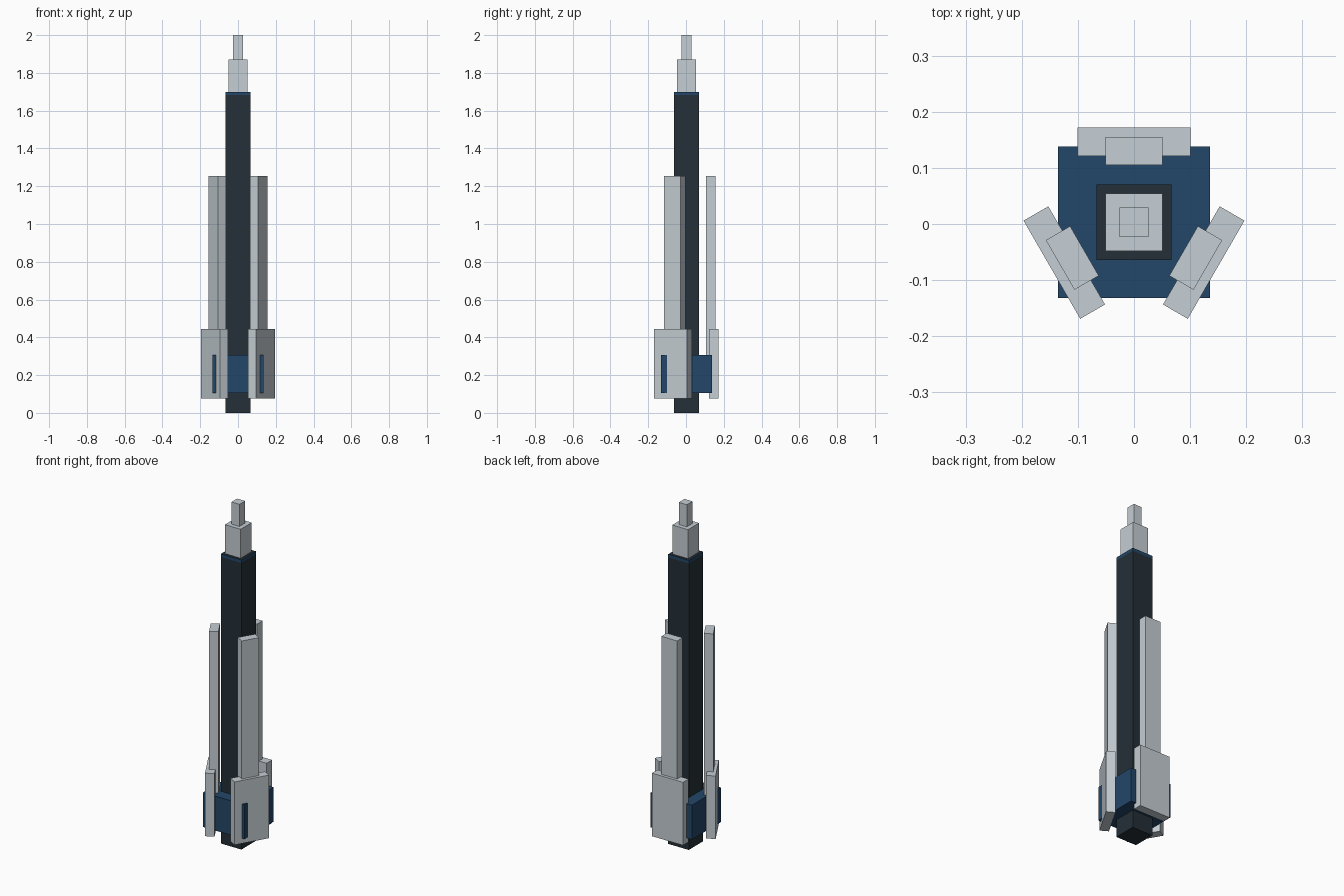
import bpy
import bmesh
import math
from mathutils import Matrix, Vector

if "Cube" in bpy.data.objects:
    bpy.data.objects.remove(bpy.data.objects["Cube"])

AXIS_Y = 0.003  # the central axis sits slightly behind the origin


def material(name, rgb):
    mat = bpy.data.materials.new(name)
    mat.diffuse_color = (*rgb, 1.0)
    mat.use_nodes = True
    mat.node_tree.nodes["Principled BSDF"].inputs["Base Color"].default_value = mat.diffuse_color
    return mat


LIGHT = material("pale_grey", (0.56, 0.62, 0.66))
BLUE = material("navy_blue", (0.016, 0.061, 0.138))
DARK = material("charcoal", (0.018, 0.029, 0.038))


def box(name, half_x, y0, y1, z0, z1, mat, angle=0.0):
    """Box centred in x, turned by an angle around the central axis."""
    bm = bmesh.new()
    bmesh.ops.create_cube(bm, size=1.0)
    size = Matrix.Diagonal((2 * half_x, y1 - y0, z1 - z0, 1.0))
    place = Matrix.Translation(Vector((0, (y0 + y1) / 2, (z0 + z1) / 2)))
    turn = Matrix.Rotation(angle, 4, 'Z')
    shift = Matrix.Translation(Vector((0, AXIS_Y, 0)))
    bm.transform(shift @ turn @ place @ size)
    mesh = bpy.data.meshes.new(name)
    bm.to_mesh(mesh)
    bm.free()
    mesh.materials.append(mat)
    obj = bpy.data.objects.new(name, mesh)
    bpy.context.collection.objects.link(obj)
    return obj


def square(name, half, z0, z1, mat):
    return box(name, half, -half, half, z0, z1, mat)


# Central shaft with a thin blue rim on its sides, below a dark top
square("shaft", 0.067, 0.0, 1.682, DARK)
rim = square("shaft_rim", 0.067, 1.682, 1.70, BLUE)
rim.data.materials.append(DARK)
for face in rim.data.polygons:
    if face.normal.z > 0.5:
        face.material_index = 1

# Stepped mast rising out of the shaft
square("mast", 0.051, 1.06, 1.87, LIGHT)
square("mast_tip", 0.026, 1.87, 2.0, LIGHT)

# Wide collar near the foot, its corners poking through the front plates
square("collar", 0.135, 0.105, 0.307, BLUE)

# Three sets of lower plates and tall fins around the shaft
for i in range(3):
    angle = math.radians(120 * i)
    box(f"lower_plate_{i + 1}", 0.101, 0.118, 0.169, 0.075, 0.445, LIGHT, angle)
    box(f"tall_fin_{i + 1}", 0.051, 0.102, 0.152, 0.25, 1.255, LIGHT, angle)
